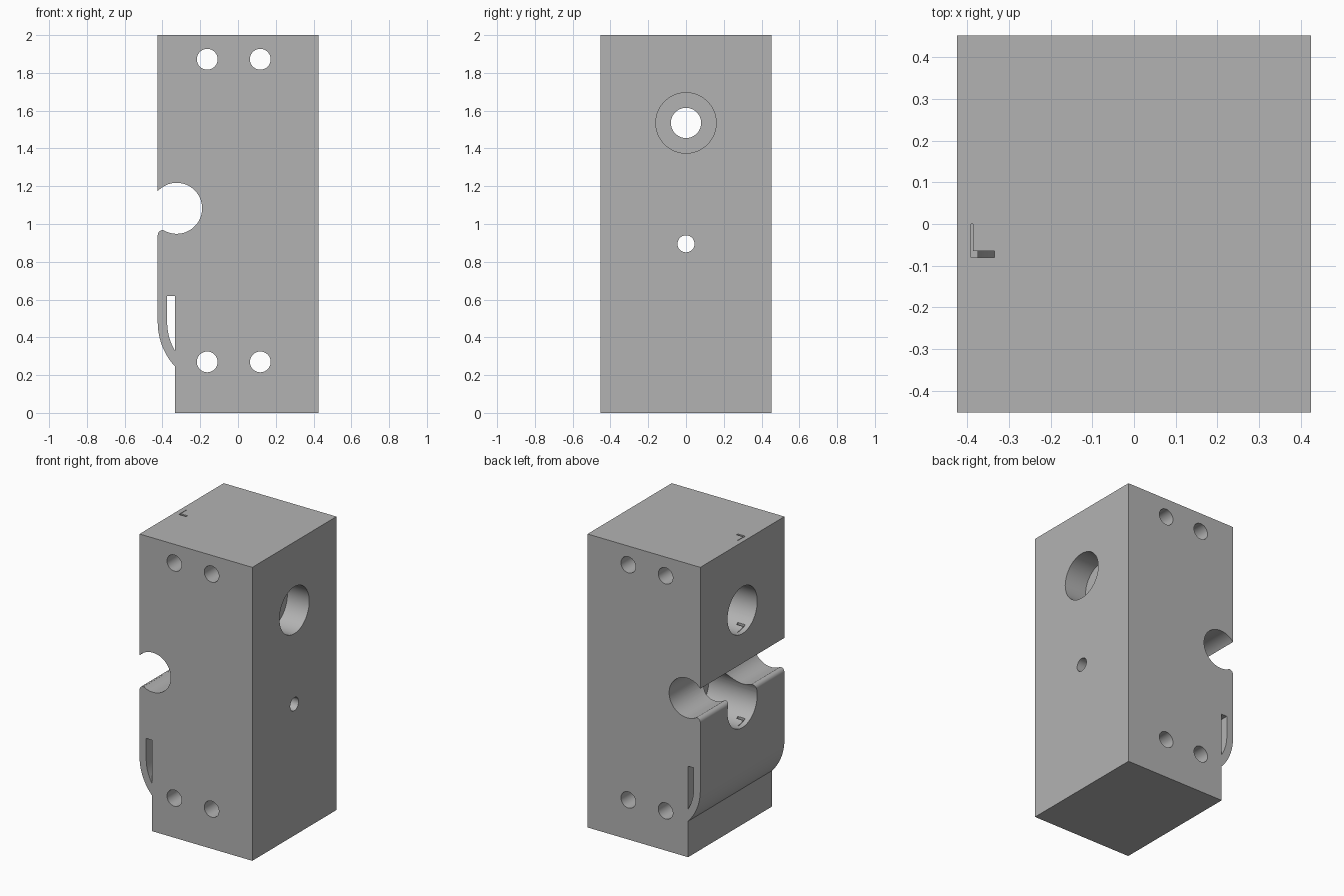
import bpy, bmesh
from math import sin, cos, pi, radians
from mathutils import Matrix, Vector

if "Cube" in bpy.data.objects:
    bpy.data.objects.remove(bpy.data.objects["Cube"])

HALF_X, HALF_Y, HEIGHT = 0.425, 0.453, 2.0
STEP_X = -0.333

grey = bpy.data.materials.new("plain grey")
grey.use_nodes = True
grey.diffuse_color = (0.45, 0.45, 0.45, 1)
grey.node_tree.nodes["Principled BSDF"].inputs["Base Color"].default_value = (0.45, 0.45, 0.45, 1)


def arc(cx, cz, r, start, end, steps):
    angles = [radians(start + (end - start) * i / steps) for i in range(steps + 1)]
    return [(cx + r * cos(a), cz + r * sin(a)) for a in angles]


def finish(name, bm):
    bmesh.ops.recalc_face_normals(bm, faces=bm.faces)
    mesh = bpy.data.meshes.new(name)
    bm.to_mesh(mesh)
    bm.free()
    mesh.materials.append(grey)
    obj = bpy.data.objects.new(name, mesh)
    bpy.context.collection.objects.link(obj)
    return obj


def prism(name, points, direction):
    """Extrude a closed outline of 3D points along a direction."""
    bm = bmesh.new()
    face = bm.faces.new([bm.verts.new(p) for p in points])
    new = bmesh.ops.extrude_face_region(bm, geom=[face])["geom"]
    verts = [v for v in new if isinstance(v, bmesh.types.BMVert)]
    bmesh.ops.translate(bm, verts=verts, vec=direction)
    return finish(name, bm)


def cylinder(name, start, end, radius):
    start, end = Vector(start), Vector(end)
    axis = end - start
    turn = axis.to_track_quat('Z', 'Y').to_matrix().to_4x4()
    bm = bmesh.new()
    bmesh.ops.create_cone(bm, cap_ends=True, segments=64, radius1=radius, radius2=radius,
                          depth=axis.length, matrix=Matrix.Translation((start + end) / 2) @ turn)
    return finish(name, bm)


# Main block: side outline with clamp groove, rounded lip and curved lower edge
outline = [(STEP_X, 0), (HALF_X, 0), (HALF_X, HEIGHT), (-HALF_X, HEIGHT)]
outline += arc(-0.325, 1.083, 0.135, 138, -121, 56)
outline += arc(-0.397, 0.94, 0.028, 85, 180, 10)
outline += arc(-0.079, 0.48, 0.346, 180, 222.8, 20)
block = prism("block", [(x, -HALF_Y, z) for x, z in outline], (0, 2 * HALF_Y, 0))

cutters = []

# Curved slot behind the lower edge
slot = [(STEP_X, 0.62), (-0.375, 0.62)] + arc(-0.079, 0.48, 0.296, 180, 210.9, 16)
cutters.append(prism("slot_cutter", [(x, -0.6, z) for x, z in slot], (0, 1.2, 0)))

# Mounting holes from front to back
for x in (-0.163, 0.118):
    for z in (0.27, 1.872):
        cutters.append(cylinder("mount_hole_cutter", (x, -0.6, z), (x, 0.6, z), 0.055))

# Sideways bores: narrow through holes with wide counterbores
for x1, x2, z, r in ((-0.6, 0.6, 1.535, 0.08), (0.26, 0.6, 1.535, 0.16),
                     (-0.6, -0.03, 1.535, 0.16),
                     (-0.6, 0.6, 0.895, 0.045), (-0.6, -0.06, 0.895, 0.16)):
    cutters.append(cylinder("bore_cutter", (x1, 0, z), (x2, 0, z), r))

# Thin angled channel running down from the top into the slot
channel = [(-0.391, 0), (-0.391, -0.08), (-0.335, -0.08), (-0.335, -0.065),
           (-0.387, -0.065), (-0.387, 0)]
cutters.append(prism("channel_cutter", [(x, y, 0.6) for x, y in channel], (0, 0, 1.5)))

bpy.context.view_layer.objects.active = block
for cutter in cutters:
    mod = block.modifiers.new("cut", 'BOOLEAN')
    mod.operation = 'DIFFERENCE'
    mod.solver = 'EXACT'
    mod.object = cutter
    bpy.ops.object.modifier_apply(modifier=mod.name)
    bpy.data.objects.remove(cutter)

bpy.ops.object.select_all(action='DESELECT')
block.select_set(True)
bpy.ops.object.shade_smooth_by_angle(angle=radians(30))
